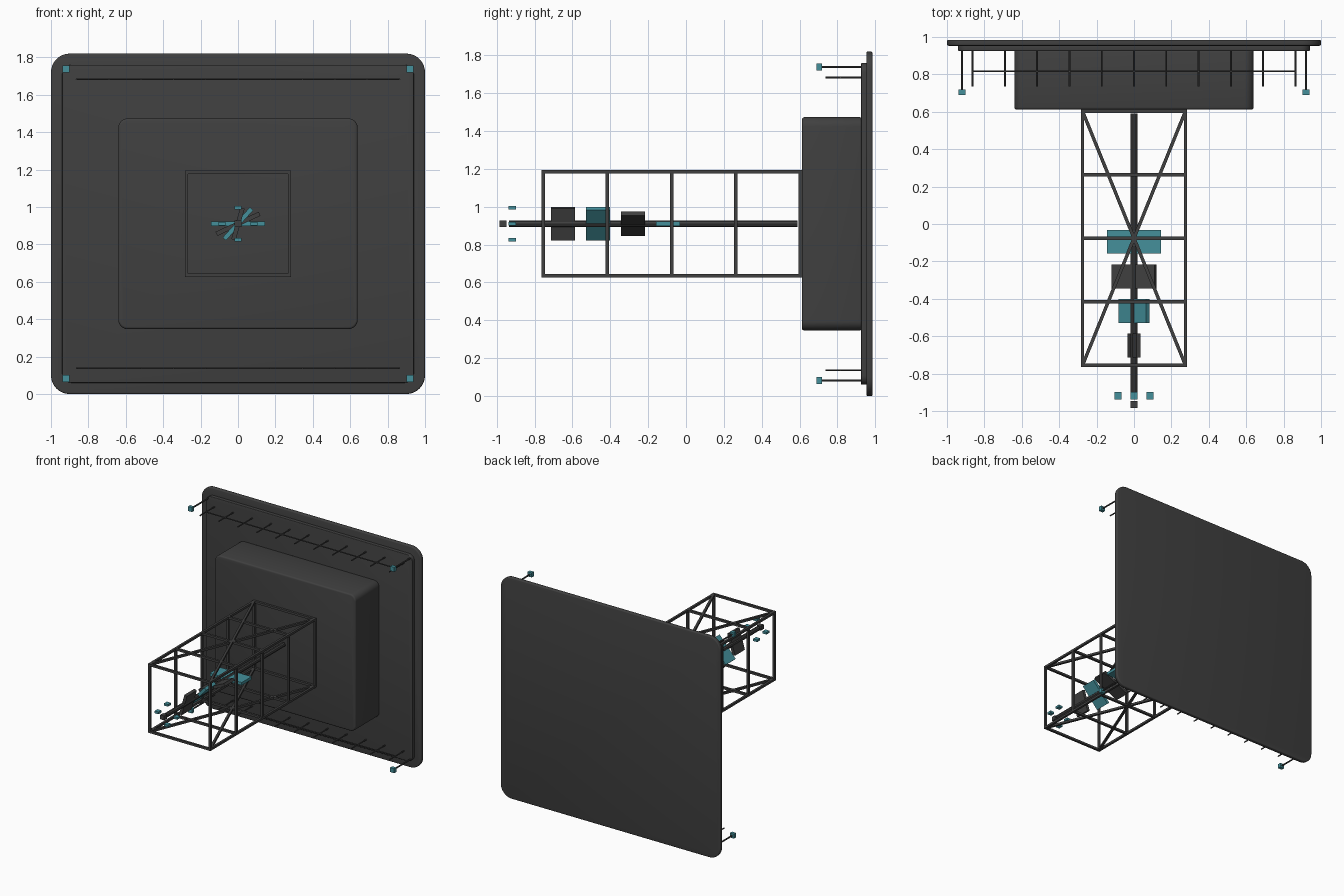
import bpy, bmesh, math
from mathutils import Vector, Matrix

if "Cube" in bpy.data.objects:
    bpy.data.objects.remove(bpy.data.objects["Cube"])

ZC = 0.91  # height of the central axis


def material(name, col):
    m = bpy.data.materials.new(name)
    m.diffuse_color = (*col, 1)
    m.use_nodes = True
    m.node_tree.nodes["Principled BSDF"].inputs["Base Color"].default_value = m.diffuse_color
    return m


GREY = material("dark grey", (0.051, 0.051, 0.051))
TEAL = material("teal", (0.058, 0.28, 0.33))


def finish(bm, name, mat, smooth=False):
    bmesh.ops.recalc_face_normals(bm, faces=bm.faces)
    me = bpy.data.meshes.new(name)
    bm.to_mesh(me)
    bm.free()
    me.materials.append(mat)
    ob = bpy.data.objects.new(name, me)
    bpy.context.collection.objects.link(ob)
    if smooth:
        bpy.ops.object.select_all(action='DESELECT')
        ob.select_set(True)
        bpy.context.view_layer.objects.active = ob
        bpy.ops.object.shade_smooth_by_angle(angle=math.radians(35))
    return ob


def add_box(bm, centre, size, angle=0):
    mat = (Matrix.Translation(centre) @ Matrix.Rotation(-angle, 4, 'Y')
           @ Matrix.Diagonal((*size, 1)))
    bmesh.ops.create_cube(bm, size=1, matrix=mat)


def add_bar(bm, a, b, w, sides=4):
    a, b = Vector(a), Vector(b)
    d = b - a
    rot = d.to_track_quat('Z', 'Y').to_matrix().to_4x4()
    spin = Matrix.Rotation(math.pi / sides, 4, 'Z')
    r = w / 2 / math.cos(math.pi / sides)
    bmesh.ops.create_cone(bm, cap_ends=True, segments=sides, radius1=r, radius2=r,
                          depth=d.length,
                          matrix=Matrix.Translation((a + b) / 2) @ rot @ spin)


def rounded_slab(name, hx, hz, y0, y1, r, edge):
    # rounded rectangle profile extruded along y, with softened rims
    bm = bmesh.new()
    pts = []
    for i, (sx, sz) in enumerate([(1, 1), (-1, 1), (-1, -1), (1, -1)]):
        for k in range(9):
            t = (i + k / 8) * math.pi / 2
            pts.append((sx * (hx - r) + r * math.cos(t),
                        ZC + sz * (hz - r) + r * math.sin(t)))
    f = bm.faces.new([bm.verts.new((x, y0, z)) for x, z in pts])
    ext = bmesh.ops.extrude_face_region(bm, geom=[f])
    bmesh.ops.translate(bm, vec=(0, y1 - y0, 0),
                        verts=[v for v in ext["geom"] if isinstance(v, bmesh.types.BMVert)])
    rims = [e for e in bm.edges if abs(e.verts[0].co.y - e.verts[1].co.y) < 1e-6]
    bmesh.ops.bevel(bm, geom=rims, offset=edge, segments=3, profile=0.5, affect='EDGES')
    return finish(bm, name, GREY, True)


# back panel, raised slab and central housing
rounded_slab("back_panel", 1.0, 0.91, 0.953, 0.985, 0.1, 0.008)
rounded_slab("raised_slab", 0.94, 0.85, 0.925, 0.96, 0.05, 0.005)
rounded_slab("housing", 0.64, 0.563, 0.612, 0.93, 0.05, 0.012)

# lattice boom: long rails, square frames, crossed braces on top and bottom
bm = bmesh.new()
H, W = 0.275, 0.018
Y0, Y1 = -0.755, 0.603
for sx in (-1, 1):
    for sz in (-1, 1):
        z = ZC + sz * H
        add_bar(bm, (sx * H, Y0 - W / 2, z), (sx * H, Y1 + 0.015, z), W)
        add_bar(bm, (sx * H, Y0, z), (-sx * H, Y1, z), W)
for i in range(5):
    y = Y0 + (Y1 - Y0) * i / 4
    for s in (-1, 1):
        add_bar(bm, (-H, y, ZC + s * H), (H, y, ZC + s * H), W)
        add_bar(bm, (s * H, y, ZC - H), (s * H, y, ZC + H), W)
finish(bm, "lattice_boom", GREY)

# central mast and its tip block
bm = bmesh.new()
add_bar(bm, (0, -0.935, ZC), (0, 0.59, ZC), 0.036, 10)
finish(bm, "central_mast", GREY, True)
bm = bmesh.new()
add_box(bm, (0, -0.966, ZC), (0.036, 0.038, 0.036))
finish(bm, "tip_block", GREY)

# twisted row of paddles, shrinking towards the tip
for i, (half, ang) in enumerate([(0.145, 0), (0.127, 25), (0.109, 48), (0.088, 74)]):
    bm = bmesh.new()
    add_box(bm, (0, -0.095 - 0.185 * i, ZC), (half * 2, 0.128, 0.024), math.radians(ang))
    finish(bm, f"paddle_{i + 1}", GREY if i % 2 else TEAL)

# four small sensor pads round the tip
bm = bmesh.new()
for dx, dz in [(1, 0), (-1, 0), (0, 1), (0, -1)]:
    add_box(bm, (dx * 0.085, -0.918, ZC + dz * 0.085), (0.036, 0.038, 0.018))
finish(bm, "tip_pads", TEAL)

# corner posts with end blocks
posts, blocks = bmesh.new(), bmesh.new()
for x in (-0.92, 0.92):
    for z in (ZC - 0.828, ZC + 0.828):
        add_bar(posts, (x, 0.71, z), (x, 0.94, z), 0.012, 8)
        add_box(blocks, (x, 0.704, z), (0.037, 0.028, 0.037))
finish(posts, "corner_posts", GREY)
finish(blocks, "corner_blocks", TEAL)

# comb rows of pins with a cross rail, top and bottom
bm = bmesh.new()
for z in (ZC - 0.773, ZC + 0.773):
    add_bar(bm, (-0.867, 0.816, z), (0.867, 0.816, z), 0.008, 6)
    for k in range(-5, 6):
        x = k * 0.1725
        add_bar(bm, (x, 0.736, z), (x, 0.94, z), 0.009, 6)
finish(bm, "pin_combs", GREY)
